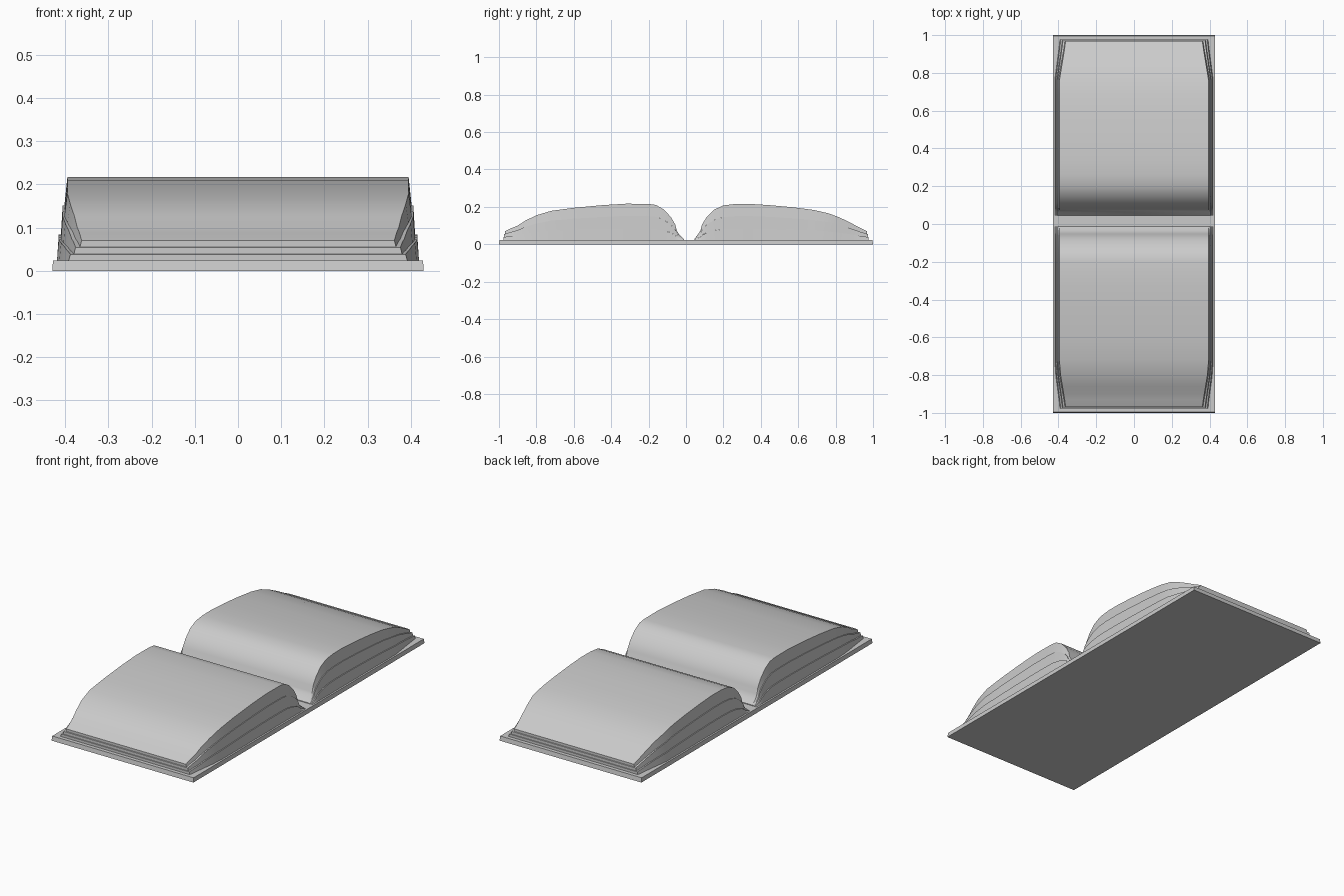
import bpy, bmesh, math

if "Cube" in bpy.data.objects:
    bpy.data.objects.remove(bpy.data.objects["Cube"])

BASE = 0.024  # top of the cover

# Top outline of each page stack: (distance from spine, height), gutter to fore edge
BACK = [(0.045, 0.028), (0.065, 0.055), (0.078, 0.075), (0.085, 0.105), (0.11, 0.145),
        (0.15, 0.185), (0.20, 0.208), (0.26, 0.215), (0.34, 0.216), (0.45, 0.209),
        (0.57, 0.198), (0.68, 0.184), (0.76, 0.166), (0.82, 0.144), (0.88, 0.115),
        (0.92, 0.093), (0.968, 0.070)]
FRONT = [(0.012, 0.028), (0.035, 0.050), (0.050, 0.075), (0.057, 0.105), (0.08, 0.145),
         (0.12, 0.187), (0.16, 0.210), (0.20, 0.216), (0.32, 0.217), (0.45, 0.209),
         (0.60, 0.195), (0.72, 0.179), (0.80, 0.155), (0.86, 0.126), (0.90, 0.100),
         (0.93, 0.088), (0.968, 0.070)]

# Page layers: height fractions, half width low / high, corner half width, length scale
LAYERS = [("lower", 0.0, 0.31, 0.419, 0.415, 0.388, 1.008),
          ("middle", 0.31, 0.66, 0.410, 0.406, 0.376, 1.004),
          ("upper", 0.66, 1.0, 0.402, 0.395, 0.362, 1.0)]


def finish(name, bm, smooth):
    bmesh.ops.recalc_face_normals(bm, faces=bm.faces)
    mesh = bpy.data.meshes.new(name)
    bm.to_mesh(mesh)
    bm.free()
    ob = bpy.data.objects.new(name, mesh)
    bpy.context.collection.objects.link(ob)
    if smooth:
        bpy.ops.object.select_all(action='DESELECT')
        ob.select_set(True)
        bpy.context.view_layer.objects.active = ob
        bpy.ops.object.shade_smooth_by_angle(angle=math.radians(30))
    return ob


def page_layer(name, profile, side, f0, f1, w0, w1, corner, scale):
    """Loft four-point sections along the curved page outline."""
    bm = bmesh.new()
    rings = []
    for y, z in profile:
        t = min(max((y - 0.76) / 0.20, 0), 1)      # pages pull in at the outer corners
        lo = w0 + (corner + 0.004 - w0) * t
        hi = w1 + (corner - w1) * t
        yy = side * y * scale
        z0 = BASE + (z - BASE) * f0
        z1 = BASE + (z - BASE) * f1
        rings.append([bm.verts.new(p) for p in
                      ((-lo, yy, z0), (lo, yy, z0), (hi, yy, z1), (-hi, yy, z1))])
    for a, b in zip(rings, rings[1:]):
        for i in range(4):
            j = (i + 1) % 4
            bm.faces.new((a[i], a[j], b[j], b[i]))
    bm.faces.new(rings[0])
    bm.faces.new(rings[-1])
    finish(name, bm, True)


# Flat cover with slightly slanted edges
bm = bmesh.new()
bmesh.ops.create_cube(bm, size=1)
for v in bm.verts:
    k = 0.996 if v.co.z > 0 else 1
    v.co = (v.co.x * 0.86 * k, v.co.y * 2 * k, BASE if v.co.z > 0 else 0)
finish("cover", bm, False)

# Two open page stacks
for label, profile, side in (("back", BACK, 1), ("front", FRONT, -1)):
    for layer, *dims in LAYERS:
        page_layer(f"{label}_pages_{layer}", profile, side, *dims)
